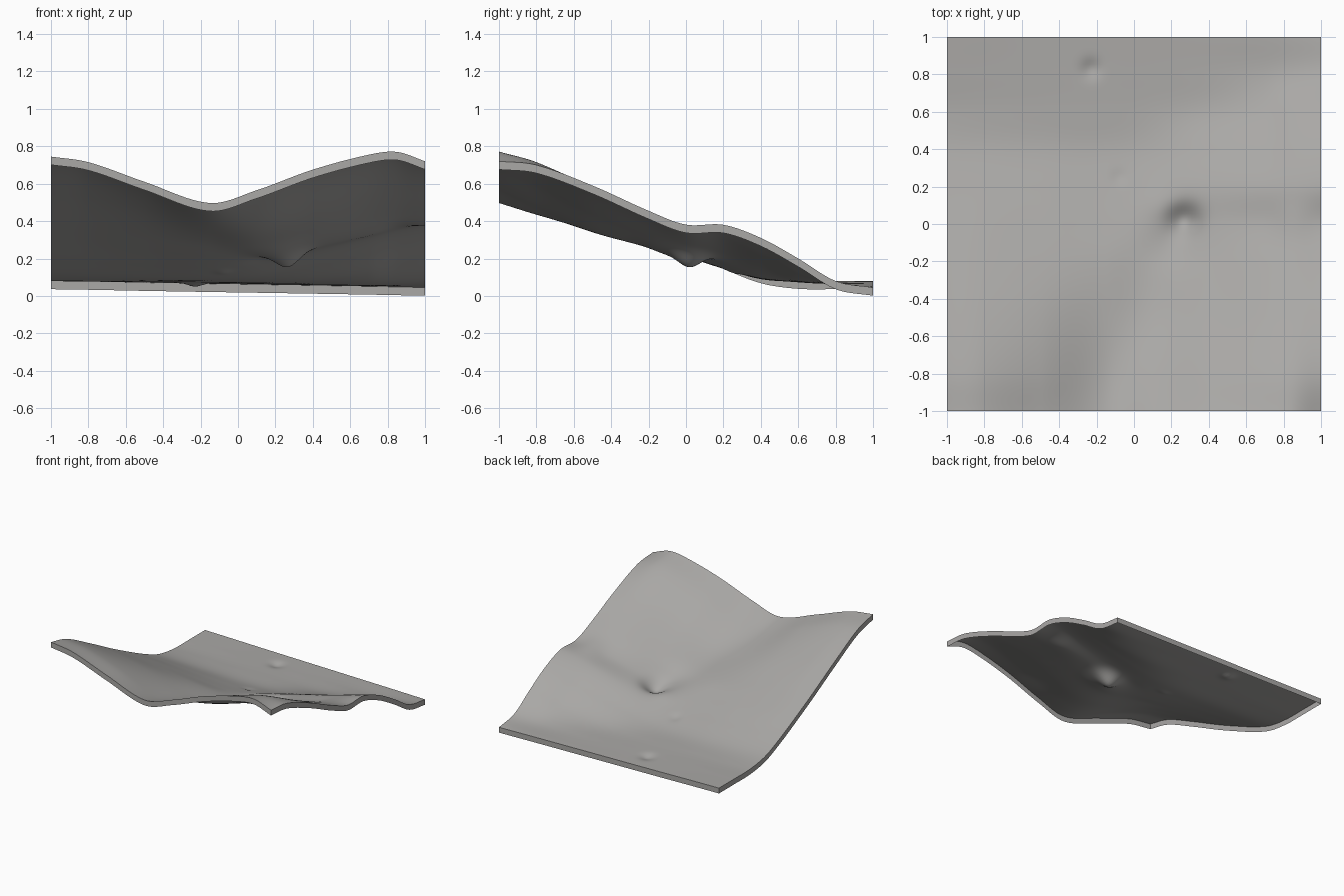
import bpy, bmesh, math

if "Cube" in bpy.data.objects:
    bpy.data.objects.remove(bpy.data.objects["Cube"])

# Terrain control heights: one row per y station, one column per x station
XS = [-1, -.8, -.5, -.15, .1, .4, .7, .85, 1]
YS = [-1, -.8, -.5, -.2, 0, .2, .4, .6, .8, 1]
ROWS = [
    [.745, .715, .61, .497, .565, .675, .755, .77, .72],
    [.695, .668, .572, .438, .475, .59, .69, .715, .70],
    [.545, .528, .468, .362, .345, .435, .54, .575, .59],
    [.385, .372, .335, .285, .262, .32, .41, .442, .455],
    [.285, .275, .245, .212, .217, .265, .33, .365, .38],
    [.19, .18, .162, .145, .162, .232, .305, .345, .38],
    [.112, .105, .096, .09, .102, .155, .22, .268, .31],
    [.082, .08, .077, .075, .073, .083, .12, .165, .20],
    [.08, .077, .073, .069, .065, .062, .062, .07, .08],
    [.08, .077, .071, .065, .061, .056, .051, .048, .045],
]
SKIRT = .044
N = 110


def spline(ks, vs, t):
    """Cubic Hermite curve through uneven stations."""
    n = len(ks)
    i = max(j for j in range(n - 1) if ks[j] <= t)

    def slope(j):
        a, b = max(j - 1, 0), min(j + 1, n - 1)
        return (vs[b] - vs[a]) / (ks[b] - ks[a])
    w = ks[i + 1] - ks[i]
    u = (t - ks[i]) / w
    return ((2*u**3 - 3*u*u + 1) * vs[i] + (u**3 - 2*u*u + u) * w * slope(i)
            + (3*u*u - 2*u**3) * vs[i + 1] + (u**3 - u*u) * w * slope(i + 1))


def bump(x, y, cx, cy, r, h):
    return h * math.exp(-((x - cx)**2 + (y - cy)**2) / (r * r))


def detail(x, y):
    z = bump(x, y, .27, .02, .085, -.07)        # deep pit in the valley
    z += bump(x, y, .22, -.09, .13, -.03)       # channel running into the pit
    z += bump(x, y, .13, .10, .09, .010)        # pit shoulder
    z += bump(x, y, -.23, .83, .05, -.020)      # small crater on the flat
    z += bump(x, y, -.08, .25, .04, -.008)      # tiny dimple
    z += bump(x, y, .85, .02, .10, .012)        # swell beside the right edge
    return z


def finish(bm, name, mat):
    me = bpy.data.meshes.new(name)
    bm.to_mesh(me)
    bm.free()
    me.materials.append(mat)
    for p in me.polygons:
        p.use_smooth = True
    ob = bpy.data.objects.new(name, me)
    bpy.context.collection.objects.link(ob)


rock = bpy.data.materials.new("rock_grey")
rock.diffuse_color = (.40, .392, .38, 1)
rock.use_nodes = True
rock.node_tree.nodes["Principled BSDF"].inputs["Base Color"].default_value = rock.diffuse_color

# Terrain surface
coords = [-1 + 2 * i / N for i in range(N + 1)]
bm = bmesh.new()
columns = [[spline(XS, row, x) for row in ROWS] for x in coords]
grid = [[bm.verts.new((x, y, spline(YS, columns[i], y) + detail(x, y)))
         for y in coords] for i, x in enumerate(coords)]
for i in range(N):
    for j in range(N):
        bm.faces.new((grid[i][j], grid[i + 1][j], grid[i + 1][j + 1], grid[i][j + 1]))
rim = ([grid[i][0].co.copy() for i in range(N)]
       + [grid[N][j].co.copy() for j in range(N)]
       + [grid[i][N].co.copy() for i in range(N, 0, -1)]
       + [grid[0][j].co.copy() for j in range(N, 0, -1)])
finish(bm, "terrain_surface", rock)

# Thin skirt hanging from the four edges
bm = bmesh.new()
top = [bm.verts.new(c) for c in rim]
low = [bm.verts.new((c.x, c.y, c.z - SKIRT)) for c in rim]
for k in range(len(rim)):
    m = (k + 1) % len(rim)
    bm.faces.new((low[k], low[m], top[m], top[k]))
for k in range(0, len(rim), N):
    for e in top[k].link_edges:
        if e.other_vert(top[k]) is low[k]:
            e.smooth = False
finish(bm, "edge_skirt", rock)
